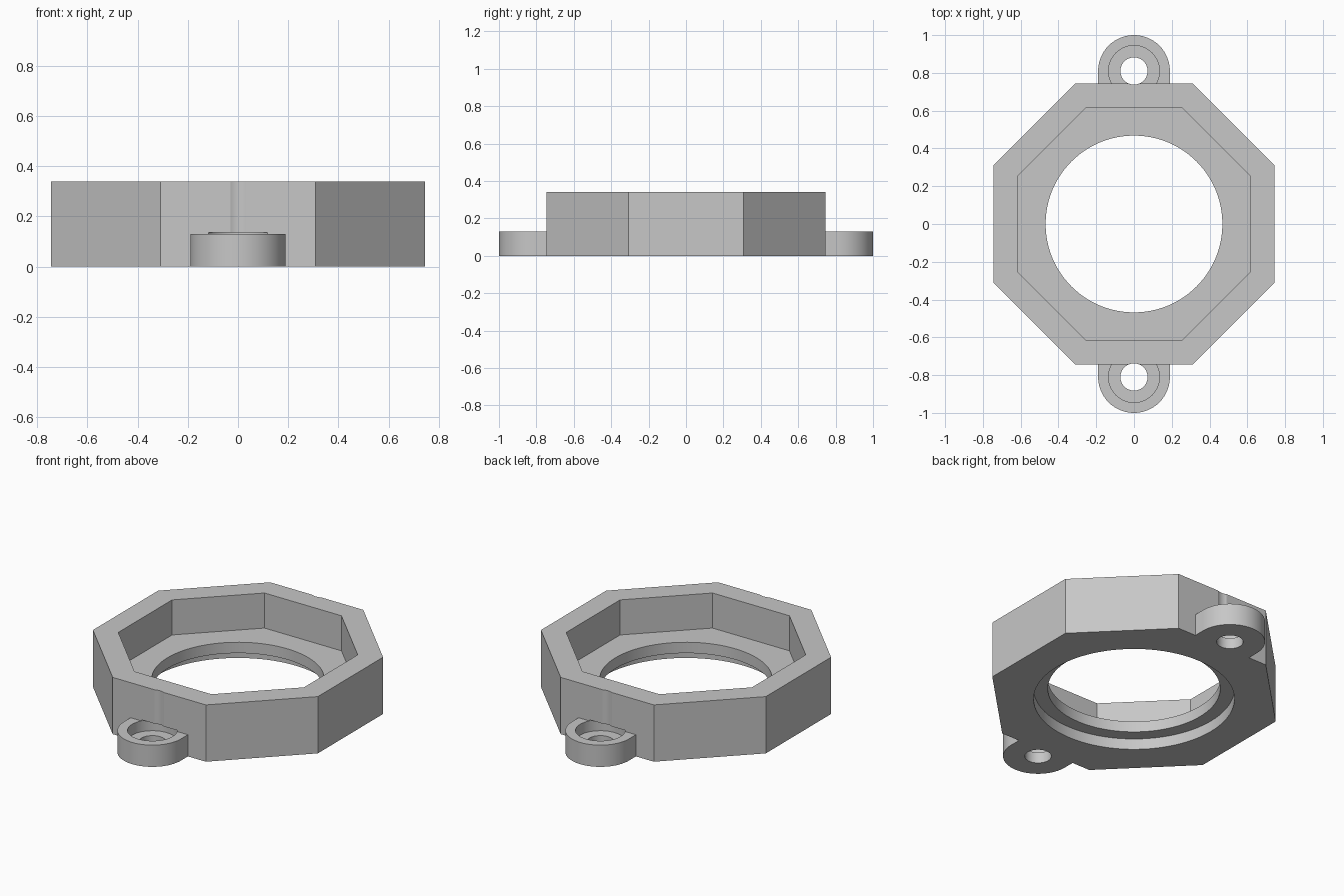
import bpy, bmesh, math

if "Cube" in bpy.data.objects:
    bpy.data.objects.remove(bpy.data.objects["Cube"], do_unlink=True)

grey = bpy.data.materials.new("plain grey")
grey.use_nodes = True
grey.diffuse_color = (0.57, 0.57, 0.57, 1)
grey.node_tree.nodes["Principled BSDF"].inputs["Base Color"].default_value = (0.57, 0.57, 0.57, 1)

HEIGHT, FLOOR, STEP = 0.34, 0.13, 0.065
LUG_Y, LUG_R = 0.81, 0.19


def prism(name, outline, z0, z1):
    """Extrude a closed outline from z0 up to z1."""
    bm = bmesh.new()
    face = bm.faces.new([bm.verts.new((x, y, z0)) for x, y in outline])
    top = bmesh.ops.extrude_face_region(bm, geom=[face])["geom"]
    bmesh.ops.translate(bm, vec=(0, 0, z1 - z0),
                        verts=[v for v in top if isinstance(v, bmesh.types.BMVert)])
    bmesh.ops.recalc_face_normals(bm, faces=bm.faces)
    mesh = bpy.data.meshes.new(name)
    bm.to_mesh(mesh)
    bm.free()
    mesh.materials.append(grey)
    obj = bpy.data.objects.new(name, mesh)
    bpy.context.collection.objects.link(obj)
    return obj


def circle(r, n, y=0.0):
    return [(r * math.cos(2 * math.pi * i / n), y + r * math.sin(2 * math.pi * i / n))
            for i in range(n)]


def octagon(apothem):
    r = apothem / math.cos(math.pi / 8)
    return [(r * math.cos(math.pi / 8 + i * math.pi / 4),
             r * math.sin(math.pi / 8 + i * math.pi / 4)) for i in range(8)]


def combine(target, other, operation):
    """Apply a boolean and discard the second solid."""
    other.hide_render = True
    mod = target.modifiers.new("boolean", "BOOLEAN")
    mod.operation, mod.solver, mod.object = operation, "EXACT", other
    bpy.context.view_layer.objects.active = target
    bpy.ops.object.modifier_apply(modifier=mod.name)
    bpy.data.objects.remove(other, do_unlink=True)


# Octagonal housing with a rounded lug on the front and back
housing = prism("octagonal_housing", octagon(0.745), 0, HEIGHT)
for side in (-1, 1):
    arc = [(LUG_R * math.cos(math.pi * i / 32),
            side * (LUG_Y + LUG_R * math.sin(math.pi * i / 32))) for i in range(33)]
    outline = arc + [(-LUG_R, side * 0.68), (LUG_R, side * 0.68)]
    combine(housing, prism("lug", outline, 0, FLOOR), "UNION")

# Octagonal recess, central opening and round seat underneath
combine(housing, prism("recess_cutter", octagon(0.615), FLOOR, 0.5), "DIFFERENCE")
combine(housing, prism("opening_cutter", circle(0.468, 96), -0.1, 0.5), "DIFFERENCE")
combine(housing, prism("seat_cutter", circle(0.545, 96), -0.1, STEP), "DIFFERENCE")

# Screw holes and screw-head pockets, which bite slightly into the wall
for side in (-1, 1):
    y = side * LUG_Y
    combine(housing, prism("pocket_cutter", circle(0.135, 48, y), STEP, 0.137), "DIFFERENCE")
    combine(housing, prism("screw_cutter", circle(0.072, 48, y), -0.1, 0.5), "DIFFERENCE")

bpy.ops.object.select_all(action="DESELECT")
housing.select_set(True)
bpy.context.view_layer.objects.active = housing
bpy.ops.object.shade_smooth_by_angle(angle=math.radians(15))
